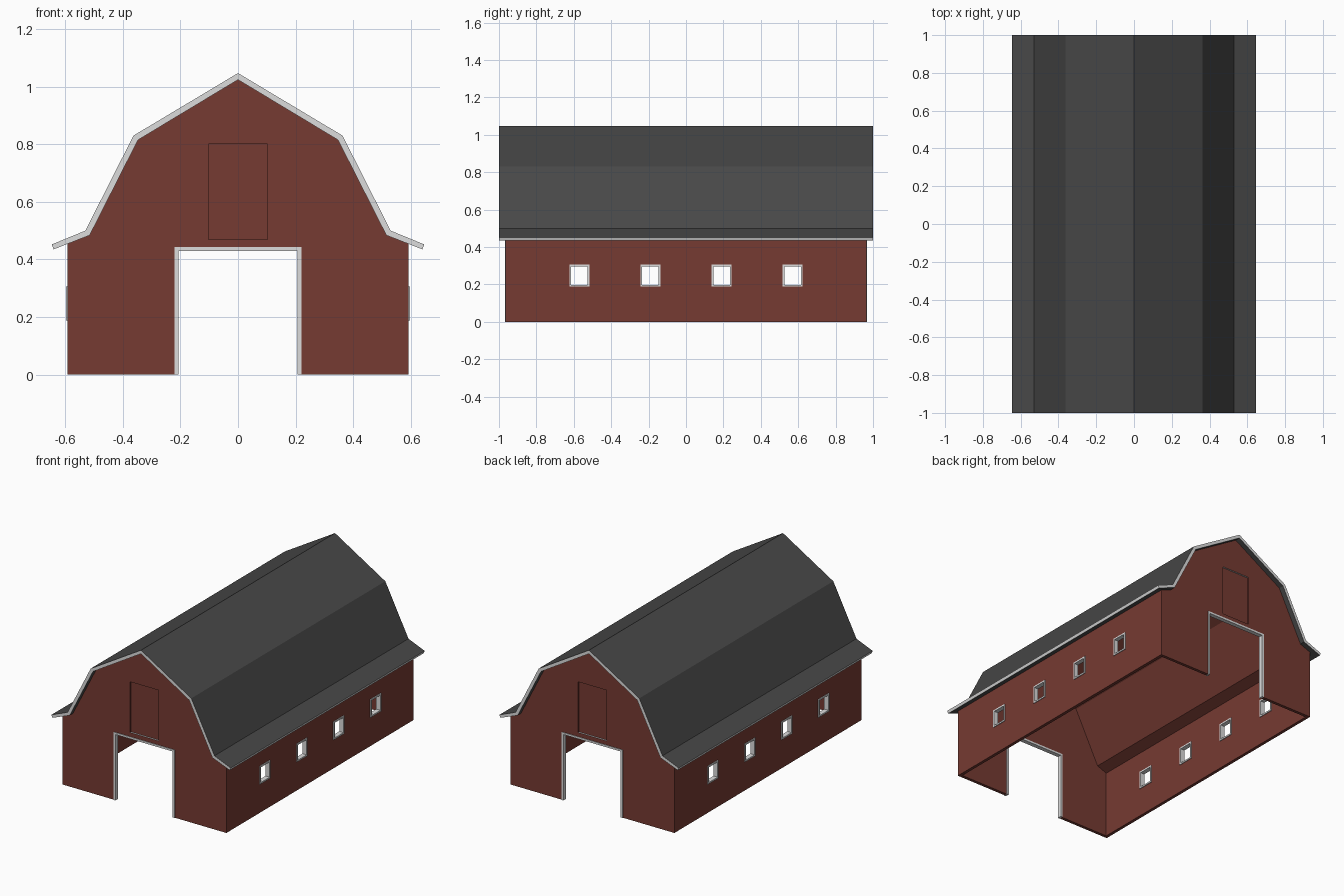
import bpy
import bmesh
from mathutils import Vector

cube = bpy.data.objects.get("Cube")
if cube:
    bpy.data.objects.remove(cube, do_unlink=True)


def material(name, color):
    m = bpy.data.materials.new(name)
    m.diffuse_color = (*color, 1)
    m.use_nodes = True
    m.node_tree.nodes["Principled BSDF"].inputs["Base Color"].default_value = (*color, 1)
    return m


RED = material("barn red", (0.18, 0.043, 0.032))
WHITE = material("trim white", (0.72, 0.72, 0.72))
DARK = material("roof charcoal", (0.065, 0.065, 0.065))


def finish(name, bm, mats, rule=None):
    """Turn a bmesh into an object; rule picks the faces of the second material."""
    bmesh.ops.recalc_face_normals(bm, faces=bm.faces)
    bm.normal_update()
    if rule:
        for f in bm.faces:
            f.material_index = int(rule(f))
    mesh = bpy.data.meshes.new(name)
    bm.to_mesh(mesh)
    bm.free()
    for m in mats:
        mesh.materials.append(m)
    ob = bpy.data.objects.new(name, mesh)
    bpy.context.collection.objects.link(ob)
    return ob


def extrude_profile(bm, profile, y0, y1):
    """Extrude an x-z outline along y."""
    face = bm.faces.new([bm.verts.new((x, y0, z)) for x, z in profile])
    ext = bmesh.ops.extrude_face_region(bm, geom=[face])
    verts = [v for v in ext["geom"] if isinstance(v, bmesh.types.BMVert)]
    bmesh.ops.translate(bm, verts=verts, vec=(0, y1 - y0, 0))


def mirrored(half):
    """Complete a right half outline that ends on the centre line."""
    return half + [(-x, z) for x, z in reversed(half) if x]


def box(bm, center, size):
    verts = bmesh.ops.create_cube(bm, size=1)["verts"]
    bmesh.ops.scale(bm, verts=verts, vec=size)
    bmesh.ops.translate(bm, verts=verts, vec=center)


LENGTH, HALF_W, WALL = 0.965, 0.592, 0.02
DOOR_W, DOOR_H, TRIM = 0.22, 0.443, 0.013
WIN_W, WIN_H, WIN_Z = 0.108, 0.118, 0.247
WIN_Y = [-0.57, -0.19, 0.19, 0.57]

# Gambrel roof with pale gable and eave edges
top = [(0.647, 0.452), (0.53, 0.5), (0.363, 0.83), (0, 1.047)]
under = [(0.64, 0.435), (0.515, 0.484), (0.347, 0.815), (0, 1.024)]
bm = bmesh.new()
extrude_profile(bm, mirrored(top) + list(reversed(mirrored(under))), -1, 1)
finish("roof", bm, [DARK, WHITE],
       lambda f: abs(f.normal.y) > 0.9 or abs(f.calc_center_median().x) > 0.635)

# Hollow barn shell
bm = bmesh.new()
extrude_profile(bm, mirrored([(HALF_W, 0), (HALF_W, 0.454)] + under[1:]), -LENGTH, LENGTH)
walls = finish("walls", bm, [RED, WHITE])


def cut(name, bm, rule=None):
    cutter = finish(name, bm, [RED, WHITE], rule)
    cutter.hide_render = True
    cutter.hide_set(True)
    cutter.display_type = 'WIRE'
    mod = walls.modifiers.new(name, 'BOOLEAN')
    mod.operation = 'DIFFERENCE'
    mod.solver = 'EXACT'
    mod.object = cutter
    return cutter


cutters = []

# Interior space, open at the floor
inner = [(HALF_W - WALL, -0.1), (HALF_W - WALL, 0.44), (0.503, 0.467), (0.332, 0.803), (0, 1.0)]
bm = bmesh.new()
extrude_profile(bm, mirrored(inner), WALL - LENGTH, LENGTH - WALL)
cutters.append(cut("interior_cutter", bm))

# Doorway running through both gables
bm = bmesh.new()
box(bm, (0, 0, DOOR_H / 2 - 0.1), (2 * DOOR_W, 3, DOOR_H + 0.2))
cutters.append(cut("doorway_cutter", bm))

# Window openings through both long walls
bm = bmesh.new()
for y in WIN_Y:
    box(bm, (0, y, WIN_Z), (2, WIN_W - 0.01, WIN_H - 0.01))
cutters.append(cut("window_cutter", bm))

# Shallow loft door recess on both gables, with pale sill and head
bm = bmesh.new()
for s in (-1, 1):
    box(bm, (0, s * (LENGTH + 0.04), 0.635), (0.206, 0.1, 0.33))
cutters.append(cut("loft_door_cutter", bm, lambda f: abs(f.normal.z) > 0.5))

# Bake the cuts, then drop the helpers
bpy.context.view_layer.update()
graph = bpy.context.evaluated_depsgraph_get()
baked = bpy.data.meshes.new_from_object(walls.evaluated_get(graph))
walls.modifiers.clear()
walls.data = baked
for c in cutters:
    bpy.data.objects.remove(c, do_unlink=True)

# Doorway trim
a, b = DOOR_W, DOOR_W - TRIM
arch = [(-a, 0), (-a, DOOR_H), (a, DOOR_H), (a, 0),
        (b, 0), (b, DOOR_H - TRIM), (-b, DOOR_H - TRIM), (-b, 0)]
for s, name in ((-1, "front_door_trim"), (1, "back_door_trim")):
    bm = bmesh.new()
    extrude_profile(bm, arch, s * (LENGTH - WALL - 0.004), s * (LENGTH + 0.004))
    finish(name, bm, [WHITE])

# Window frames
for s, side in ((1, "left"), (-1, "right")):
    for i, y in enumerate(WIN_Y):
        bm = bmesh.new()
        corners = [(-1, -1), (1, -1), (1, 1), (-1, 1)]
        x0 = s * (HALF_W - WALL - 0.005)
        face = bm.faces.new([bm.verts.new((x0, y + u * WIN_W / 2, WIN_Z + v * WIN_H / 2))
                             for u, v in corners])
        bm.normal_update()
        bmesh.ops.inset_individual(bm, faces=[face], thickness=0.014)
        bmesh.ops.delete(bm, geom=[face], context='FACES_ONLY')
        ext = bmesh.ops.extrude_face_region(bm, geom=list(bm.faces))
        moved = [v for v in ext["geom"] if isinstance(v, bmesh.types.BMVert)]
        bmesh.ops.translate(bm, verts=moved, vec=Vector((s * (WALL + 0.01), 0, 0)))
        finish(f"{side}_window_frame_{i + 1}", bm, [WHITE])
